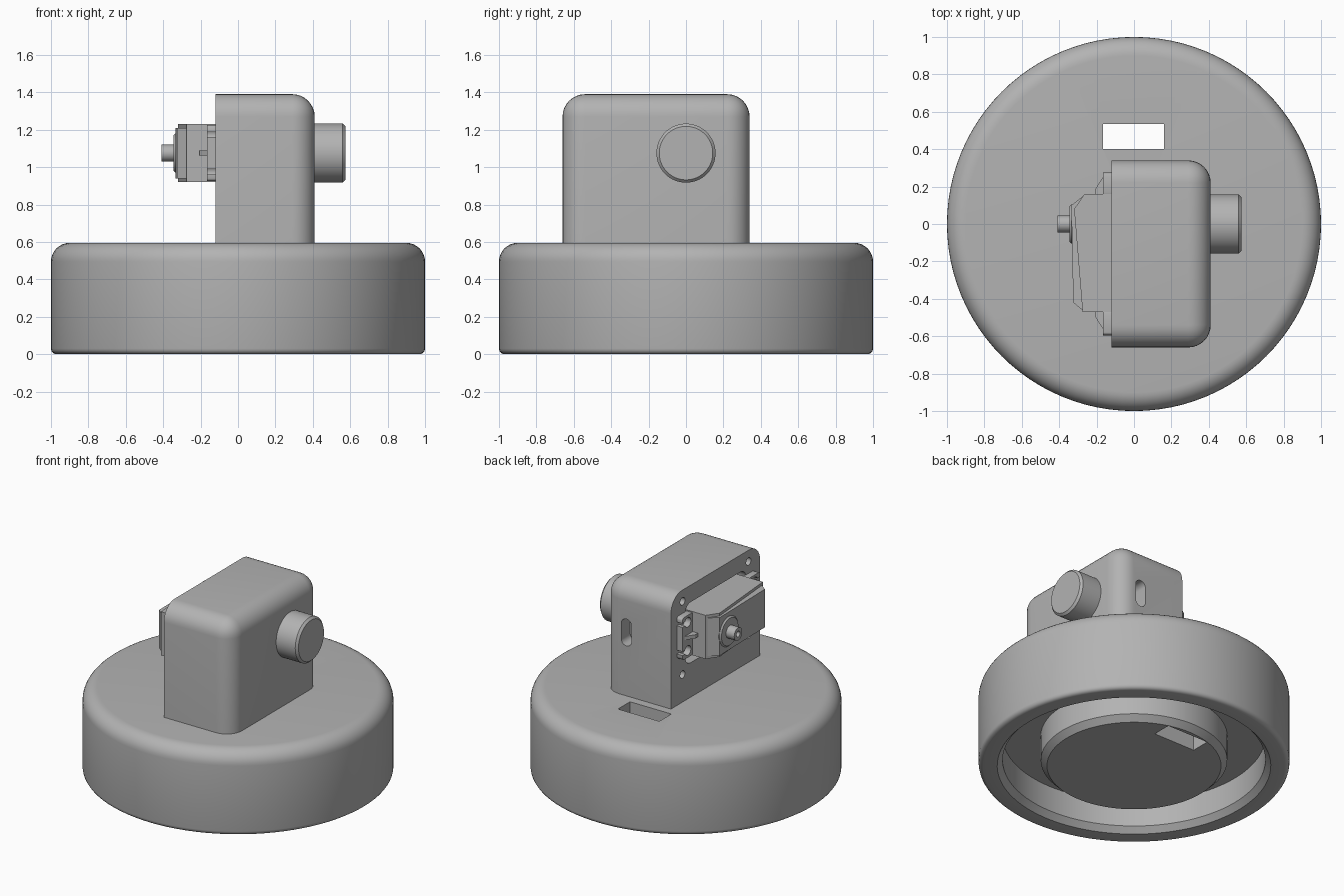
import bpy, bmesh, math
from mathutils import Matrix, Vector

if "Cube" in bpy.data.objects:
    bpy.data.objects.remove(bpy.data.objects["Cube"])

grey = bpy.data.materials.new("plain grey")
grey.use_nodes = True
grey.diffuse_color = (0.45, 0.45, 0.45, 1)
grey.node_tree.nodes["Principled BSDF"].inputs["Base Color"].default_value = grey.diffuse_color


def finish(name, bm):
    bmesh.ops.recalc_face_normals(bm, faces=bm.faces)
    mesh = bpy.data.meshes.new(name)
    bm.to_mesh(mesh)
    bm.free()
    mesh.materials.append(grey)
    ob = bpy.data.objects.new(name, mesh)
    bpy.context.collection.objects.link(ob)
    return ob


def smooth(ob):
    bpy.ops.object.select_all(action='DESELECT')
    ob.select_set(True)
    bpy.context.view_layer.objects.active = ob
    bpy.ops.object.shade_smooth_by_angle(angle=math.radians(30))


def block(name, lo, hi, radius=0, rule=None, segments=8):
    """Box between two corners; edges picked by the rule are rounded."""
    lo, hi = Vector(lo), Vector(hi)
    bm = bmesh.new()
    bmesh.ops.create_cube(bm, size=1, matrix=Matrix.Translation((lo + hi) / 2) @ Matrix.Diagonal((*(hi - lo), 1)))
    if rule:
        edges = [e for e in bm.edges if rule(*[v.co for v in e.verts])]
        bmesh.ops.bevel(bm, geom=edges, offset=radius, segments=segments, profile=0.5, affect='EDGES')
    return finish(name, bm)


def along(axis):
    return lambda a, b: abs((a - b).normalized()[axis]) > 0.9


def lathe(name, profile, centre=(0, 0, 0), axis='Z', steps=64):
    """Turn (radius, height) points round the z or x axis."""
    bm = bmesh.new()
    verts = [bm.verts.new((r, 0, h)) for r, h in profile]
    edges = [bm.edges.new(pair) for pair in zip(verts, verts[1:])]
    bmesh.ops.spin(bm, geom=verts + edges, axis=(0, 0, 1), cent=(0, 0, 0), steps=steps, angle=math.tau)
    bmesh.ops.remove_doubles(bm, verts=bm.verts, dist=1e-4)
    if axis == 'X':
        bm.transform(Matrix.Rotation(math.pi / 2, 4, 'Y'))
    bm.transform(Matrix.Translation(centre))
    return finish(name, bm)


def rod(name, radius, x0, x1, y, z, steps=32):
    return lathe(name, [(0, x0), (radius, x0), (radius, x1), (0, x1)], (0, y, z), 'X', steps)


def prism(name, outline, z0, z1):
    bm = bmesh.new()
    face = bm.faces.new([bm.verts.new((x, y, z0)) for x, y in outline])
    top = bmesh.ops.extrude_face_region(bm, geom=[face])["geom"]
    bmesh.ops.translate(bm, verts=[v for v in top if isinstance(v, bmesh.types.BMVert)], vec=(0, 0, z1 - z0))
    return finish(name, bm)


def cut(ob, cutters):
    for c in cutters:
        mod = ob.modifiers.new("cut", 'BOOLEAN')
        mod.operation, mod.solver, mod.object = 'DIFFERENCE', 'EXACT', c
        bpy.context.view_layer.objects.active = ob
        bpy.ops.object.modifier_apply(modifier=mod.name)
        bpy.data.objects.remove(c)


def arc(cr, ch, radius, start, end, n=8):
    angles = [math.radians(start + (end - start) * i / n) for i in range(n + 1)]
    return [(cr + radius * math.cos(a), ch + radius * math.sin(a)) for a in angles]


# Round base with a ring channel underneath and a cable slot
TOP, CHANNEL = 0.595, 0.22
base = lathe("base", [(0, 0), (0.56, 0), (0.6, 0.04), (0.6, CHANNEL), (0.845, CHANNEL), (0.845, 0.04), (0.88, 0)]
             + arc(0.97, 0.03, 0.03, -90, 0, 4) + arc(0.9, TOP - 0.1, 0.1, 0, 90) + [(0, TOP)], steps=96)
cut(base, [block("slot_cutter", (-0.165, 0.4, -0.2), (0.16, 0.535, 0.8))])
smooth(base)

# Housing: rounded everywhere but its open side and its foot
SIDE = -0.12


def outer_edge(a, b):
    on_side = a.x < 0 and b.x < 0
    on_foot = a.z < 0.6 and b.z < 0.6
    return not (on_side or on_foot)


housing = block("housing", (SIDE, -0.66, 0.58), (0.41, 0.34, 1.39), 0.12, outer_edge)
cutters = [block("pocket_cutter", (-0.3, -0.5, 0.84), (0.12, 0.18, 1.27), 0.06, along(0)),
           block("side_slot_cutter", (0.19, 0.24, 0.95), (0.27, 0.5, 1.14), 0.039, along(1))]
for y in (-0.53, 0.21):
    for z in (0.79, 1.31):
        cutters.append(rod("screw_hole_cutter", 0.027, -0.3, 0.05, y, z, 20))
cut(housing, cutters)
smooth(housing)

# Knob
AXIS = 1.075
knob = lathe("knob", [(0, 0.4), (0.158, 0.4), (0.158, 0.56), (0.143, 0.575), (0, 0.575)], (0, 0, AXIS), 'X')
smooth(knob)

# Motor body and its raised front cap
prism("motor_body", [(0.1, 0.16), (-0.265, 0.16), (-0.32, 0.08), (-0.275, -0.47), (0.1, -0.47)], 0.92, 1.23)
prism("motor_cap", [(-0.2, 0.155), (-0.265, 0.155), (-0.335, 0.1), (-0.325, -0.42), (-0.27, -0.465), (-0.2, -0.465)],
      0.94, 1.21)

# Mounting ears with notched holes, and a rib on each
for name, inner, outer in (("back_ear", 0.15, 0.275), ("front_ear", -0.46, -0.595)):
    way = 1 if outer > inner else -1
    ear = block(name, (-0.165, min(inner, outer), 0.925), (SIDE + 0.005, max(inner, outer), 1.225), 0.02, along(0), 3)
    notches = []
    for z in (AXIS - 0.1, AXIS + 0.1):
        hole_y = outer - way * 0.06
        ends = sorted((hole_y, outer + way * 0.05))
        notches += [rod("notch_cutter", 0.034, -0.3, 0, hole_y, z, 20),
                    block("gap_cutter", (-0.3, ends[0], z - 0.014), (0, ends[1], z + 0.014))]
    cut(ear, notches)
    smooth(ear)
    prism(name + "_rib", [(-0.16, inner), (-0.205, inner), (-0.205, inner + way * 0.04), (-0.16, inner + way * 0.11)],
          AXIS - 0.013, AXIS + 0.013)

# Output boss and hollow shaft
boss = lathe("output_boss", [(0, -0.3), (0.105, -0.3), (0.105, -0.335), (0.095, -0.345), (0, -0.345)],
             (0, 0, AXIS), 'X', 40)
shaft = lathe("output_shaft", [(0, -0.33), (0.045, -0.33), (0.045, -0.41), (0.02, -0.41), (0.02, -0.36), (0, -0.36)],
              (0, 0, AXIS), 'X', 24)
smooth(boss)
smooth(shaft)
